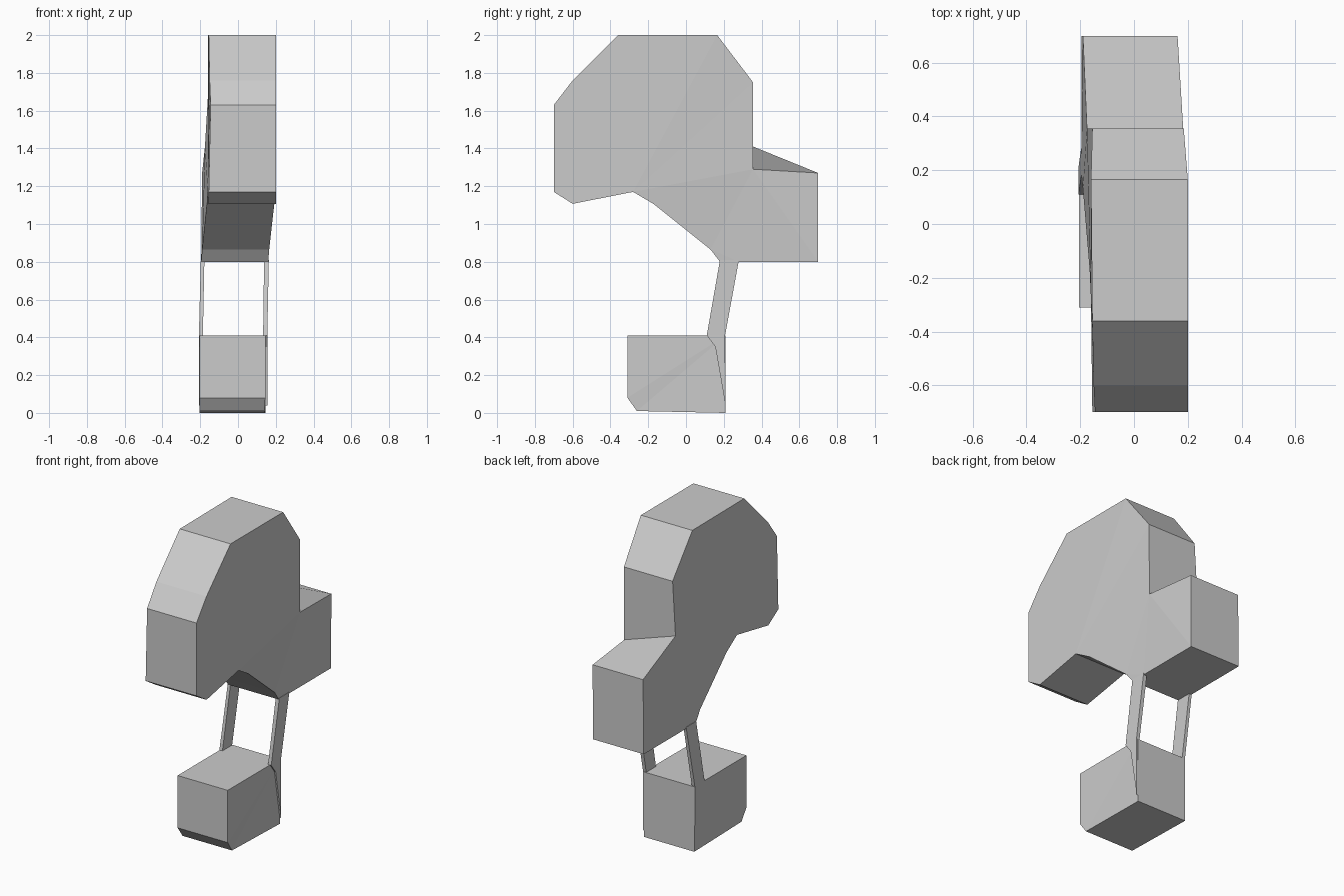
import bpy, bmesh


def slab(name, profile):
    """Side profile of (y, z, left x, right x[, left z]) points joined across x."""
    bm = bmesh.new()
    left = [bm.verts.new((p[2], p[0], p[4] if len(p) > 4 else p[1])) for p in profile]
    right = [bm.verts.new((p[3], p[0], p[1])) for p in profile]
    n = len(profile)
    bm.faces.new(left)
    bm.faces.new(right[::-1])
    for i in range(n):
        j = (i + 1) % n
        bm.faces.new((left[i], right[i], right[j], left[j]))
    bmesh.ops.recalc_face_normals(bm, faces=bm.faces[:])
    bmesh.ops.triangulate(bm, faces=[f for f in bm.faces if len(f.verts) > 4])
    mesh = bpy.data.meshes.new(name)
    bm.to_mesh(mesh)
    bm.free()
    obj = bpy.data.objects.new(name, mesh)
    bpy.context.collection.objects.link(obj)
    return obj


# Big rounded upper mass, tapering neck and rear block in one solid
slab("upper_body", [
    (-0.70, 1.17, -0.155, 0.20),
    (-0.70, 1.63, -0.145, 0.20),
    (-0.60, 1.76, -0.15, 0.20),
    (-0.36, 2.00, -0.155, 0.20),
    (0.165, 2.00, -0.16, 0.20),
    (0.355, 1.75, -0.155, 0.185),
    (0.355, 1.29, -0.175, 0.183, 1.41),
    (0.70, 1.27, -0.19, 0.162),
    (0.70, 0.80, -0.195, 0.160),
    (0.28, 0.80, -0.195, 0.160),
    (0.18, 0.80, -0.195, 0.160),
    (0.13, 0.865, -0.19, 0.165),
    (-0.17, 1.105, -0.165, 0.192),
    (-0.28, 1.17, -0.16, 0.20),
    (-0.60, 1.107, -0.155, 0.20),
])

# Lower block with a chamfered front edge
slab("foot_block", [
    (-0.31, 0.08, -0.205, 0.145),
    (-0.31, 0.41, -0.205, 0.145),
    (0.21, 0.41, -0.205, 0.147),
    (0.21, 0.00, -0.205, 0.145),
    (-0.26, 0.01, -0.205, 0.14),
])

# Thin leaning struts at each side, tapering down the side of the foot
for name, inner_top, outer_top, inner_low, outer_low in (
        ("left_strut", -0.178, -0.197, -0.186, -0.207),
        ("right_strut", 0.138, 0.163, 0.133, 0.155)):
    slab(name, [
        (0.18, 0.81, inner_top, outer_top),
        (0.28, 0.81, inner_top, outer_top),
        (0.207, 0.41, inner_low, outer_low),
        (0.209, 0.04, inner_low, outer_low),
        (0.155, 0.35, inner_low, outer_low),
        (0.11, 0.41, inner_low, outer_low),
    ])
